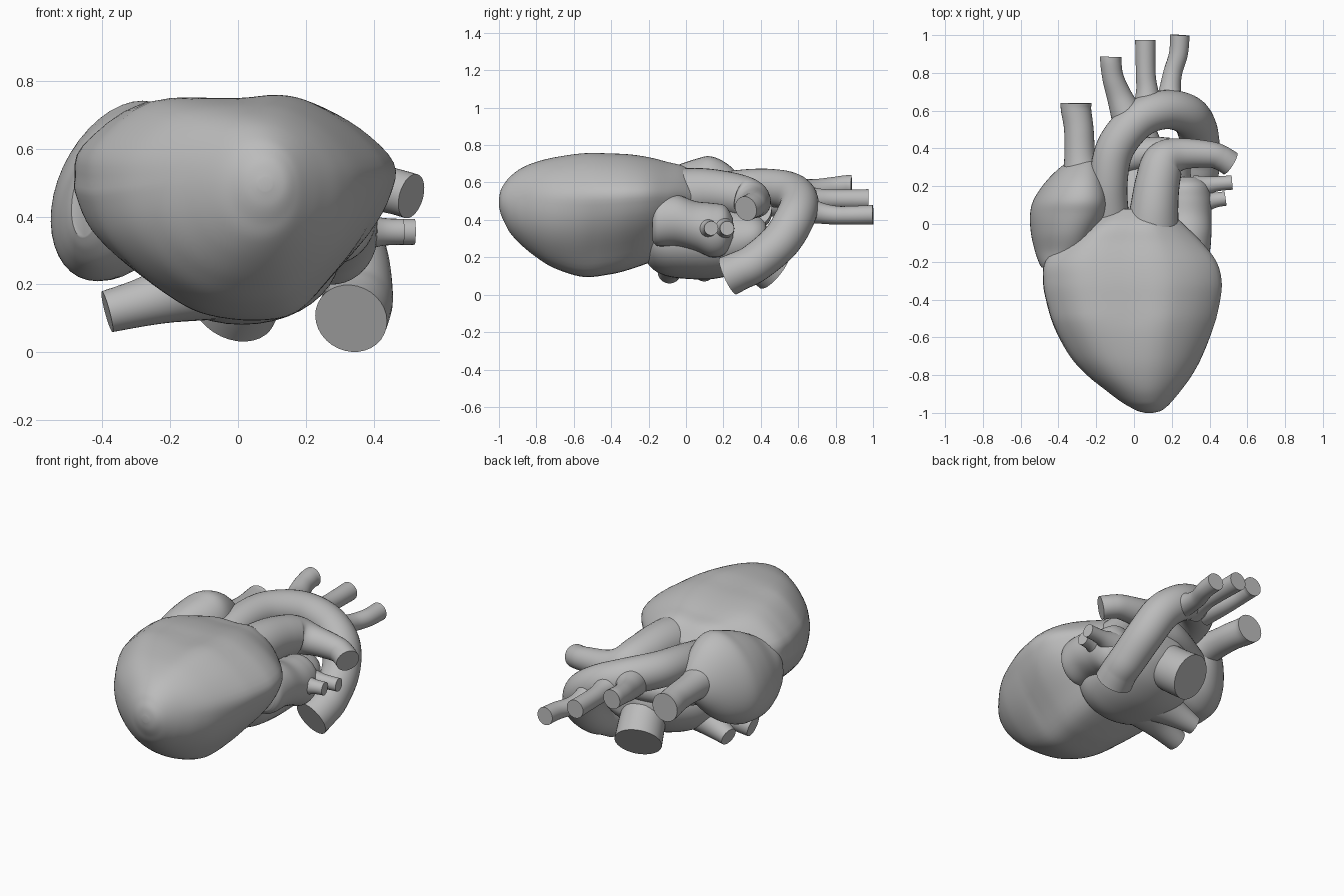
import bpy, bmesh, math
from mathutils import Vector

cube = bpy.data.objects.get("Cube")
if cube:
    bpy.data.objects.remove(cube)

mat = bpy.data.materials.new("plain_grey")
mat.use_nodes = True
GREY = (0.5, 0.5, 0.5, 1)
mat.diffuse_color = GREY
mat.node_tree.nodes["Principled BSDF"].inputs["Base Color"].default_value = GREY


def spline(points, steps, closed=False):
    """Smooth curve through points of any dimension."""
    n = len(points)
    get = (lambda i: points[i % n]) if closed else (lambda i: points[max(0, min(n - 1, i))])
    out = []
    for i in range(n if closed else n - 1):
        a, b, c, d = (get(i + k) for k in (-1, 0, 1, 2))
        for s in range(steps):
            t = s / steps
            out.append([q + 0.5 * t * (r - p + t * (2 * p - 5 * q + 4 * r - u + t * (3 * (q - r) + u - p)))
                        for p, q, r, u in zip(a, b, c, d)])
    if not closed:
        out.append(list(points[-1]))
    return out


def skin(name, rings):
    """Join rings of points into a closed smooth surface."""
    bm = bmesh.new()
    loops = [[bm.verts.new(p) for p in ring] for ring in rings]
    n = len(loops[0])
    for a, b in zip(loops, loops[1:]):
        for i in range(n):
            j = (i + 1) % n
            bm.faces.new((a[i], a[j], b[j], b[i]))
    bm.faces.new(loops[0])
    bm.faces.new(loops[-1])
    bmesh.ops.recalc_face_normals(bm, faces=bm.faces)
    mesh = bpy.data.meshes.new(name)
    bm.to_mesh(mesh)
    bm.free()
    mesh.materials.append(mat)
    obj = bpy.data.objects.new(name, mesh)
    bpy.context.collection.objects.link(obj)
    bpy.ops.object.select_all(action='DESELECT')
    obj.select_set(True)
    bpy.context.view_layer.objects.active = obj
    bpy.ops.object.shade_smooth_by_angle(angle=math.radians(45))


def chamber(name, rows, profile):
    """Loft a unit profile along y, rounding it off towards the front tip.
    Rows are (y, x min, x max, z min, z max)."""
    rings = []
    for y, x0, x1, z0, z1 in spline(rows, 6):
        tip = max(0, min(1, (-0.5 - y) / 0.4))
        ring = []
        for u, v in profile:
            k = 1 + tip * (1 / math.hypot(u, v) - 1)
            ring.append(((x0 + x1) / 2 + k * u * (x1 - x0) / 2, y, (z0 + z1) / 2 + k * v * (z1 - z0) / 2))
        rings.append(ring)
    skin(name, rings)


def vessel(name, path, sides=32):
    """Sweep a circle along a path of (x, y, z, radius)."""
    pts = spline(path, 8)
    pos = [Vector(p[:3]) for p in pts]
    rings, side, old = [], None, None
    for i, p in enumerate(pos):
        t = (pos[min(i + 1, len(pos) - 1)] - pos[max(i - 1, 0)]).normalized()
        side = t.orthogonal() if side is None else old.rotation_difference(t) @ side
        side = (side - t * side.dot(t)).normalized()
        up, old = t.cross(side), t
        rings.append([p + pts[i][3] * (side * math.cos(a) + up * math.sin(a))
                      for a in (math.tau * k / sides for k in range(sides))])
    skin(name, rings)


# Cross-sections
oval = [(math.cos(math.tau * k / 40), math.sin(math.tau * k / 40)) for k in range(40)]
leaning_oval = [(0.96 * (u + 0.3 * v), v) for u, v in oval]
heart_section = spline([(-1, .22), (-.95, .54), (-.58, .94), (0, .97), (.28, 1), (.5, .93), (.78, .7),
                        (.99, .38), (.97, .08), (.85, -.25), (.64, -.6), (.4, -.93), (.12, -1),
                        (-.2, -.95), (-.42, -.82), (-.7, -.54), (-.9, -.25), (-.99, .05)], 4, True)

# Ventricles, from apex to base
chamber("ventricles", [
    (-1, .06, .1, .475, .515), (-.99, .02, .14, .43, .56), (-.97, -.02, .17, .385, .595),
    (-.94, -.07, .2, .33, .632), (-.88, -.15, .25, .265, .677), (-.8, -.25, .31, .2, .712),
    (-.7, -.34, .365, .14, .738), (-.55, -.42, .42, .095, .757), (-.4, -.465, .455, .11, .755),
    (-.3, -.48, .462, .135, .75), (-.2, -.47, .435, .17, .735), (-.1, -.39, .36, .21, .71),
    (0, -.26, .26, .27, .68), (.08, -.14, .18, .36, .6)], heart_section)

# Atria and left auricle
chamber("right_atrium", [
    (-.23, -.49, -.4, .34, .56), (-.2, -.505, -.34, .3, .6), (-.14, -.525, -.25, .25, .64),
    (-.05, -.545, -.2, .215, .69), (.05, -.55, -.15, .21, .725), (.13, -.53, -.14, .22, .74),
    (.22, -.47, -.16, .27, .7), (.3, -.39, -.19, .36, .62), (.36, -.3, -.22, .45, .53)], leaning_oval)
chamber("left_atrium", [
    (-.24, -.02, .08, .26, .34), (-.2, -.14, .22, .16, .44), (-.12, -.24, .28, .105, .48),
    (0, -.28, .3, .085, .5), (.15, -.26, .3, .085, .5), (.28, -.18, .3, .12, .47),
    (.37, -.1, .29, .18, .44), (.42, 0, .25, .24, .4), (.43, .06, .2, .29, .36)], oval)
chamber("left_auricle", [
    (-.18, .2, .37, .29, .5), (-.15, .15, .4, .26, .535), (-.05, .14, .41, .26, .535),
    (.05, .14, .41, .235, .5), (.14, .14, .41, .2, .49), (.21, .16, .39, .22, .475),
    (.25, .24, .33, .3, .41)], oval)

# Aorta, its arch and the three branches
vessel("aorta", [
    (-.12, -.02, .5, .1), (-.135, .2, .555, .1), (-.1, .4, .572, .102), (.02, .55, .555, .102),
    (.16, .605, .5, .103), (.28, .58, .405, .106), (.335, .5, .28, .106), (.352, .37, .17, .104),
    (.347, .29, .13, .104), (.333, .225, .1, .108)])
vessel("first_arch_branch", [
    (-.03, .56, .54, .09), (-.075, .67, .55, .068), (-.11, .77, .57, .057),
    (-.122, .85, .582, .056), (-.122, .885, .583, .057)])
vessel("second_arch_branch", [
    (.075, .59, .51, .09), (.07, .7, .51, .06), (.062, .8, .51, .052), (.06, .975, .51, .054)])
vessel("third_arch_branch", [
    (.19, .6, .47, .09), (.19, .7, .44, .06), (.205, .8, .425, .05), (.235, .9, .425, .05),
    (.243, 1, .428, .052)])

# Pulmonary trunk curving into the left artery, and the right artery below the arch
vessel("pulmonary_trunk", [
    (.09, -.14, .51, .16), (.105, .06, .548, .13), (.125, .22, .54, .118), (.16, .33, .515, .11),
    (.25, .37, .495, .085), (.4, .368, .485, .07), (.46, .35, .474, .067), (.51, .32, .46, .067)])
vessel("right_pulmonary_artery", [
    (.17, .36, .46, .1), (.05, .37, .43, .085), (-.1, .32, .41, .075), (-.24, .24, .41, .07)])

# Great veins
vessel("upper_great_vein", [
    (-.27, .2, .5, .12), (-.285, .34, .5, .085), (-.292, .5, .495, .078),
    (-.306, .6, .49, .08), (-.307, .64, .49, .083)])
vessel("lower_great_vein", [
    (.06, .22, .37, .12), (.033, .36, .23, .128), (-.013, .475, .14, .132)])

# Lung veins in pairs on both sides
for label, y, end in (("front", .125, .485), ("rear", .21, .52)):
    vessel("left_lung_vein_" + label, [
        (.33, y - .02, .355, .07), (.42, y, .355, .042), (end, y + .01, .355, .038)])
for label, y, end, r in (("front", -.09, -.385, .062), ("rear", .1, -.355, .052)):
    vessel("right_lung_vein_" + label, [
        (-.08, y * .5, .22, .13), (-.24, y * .8, .16, .078), (end, y, .12, r)])
